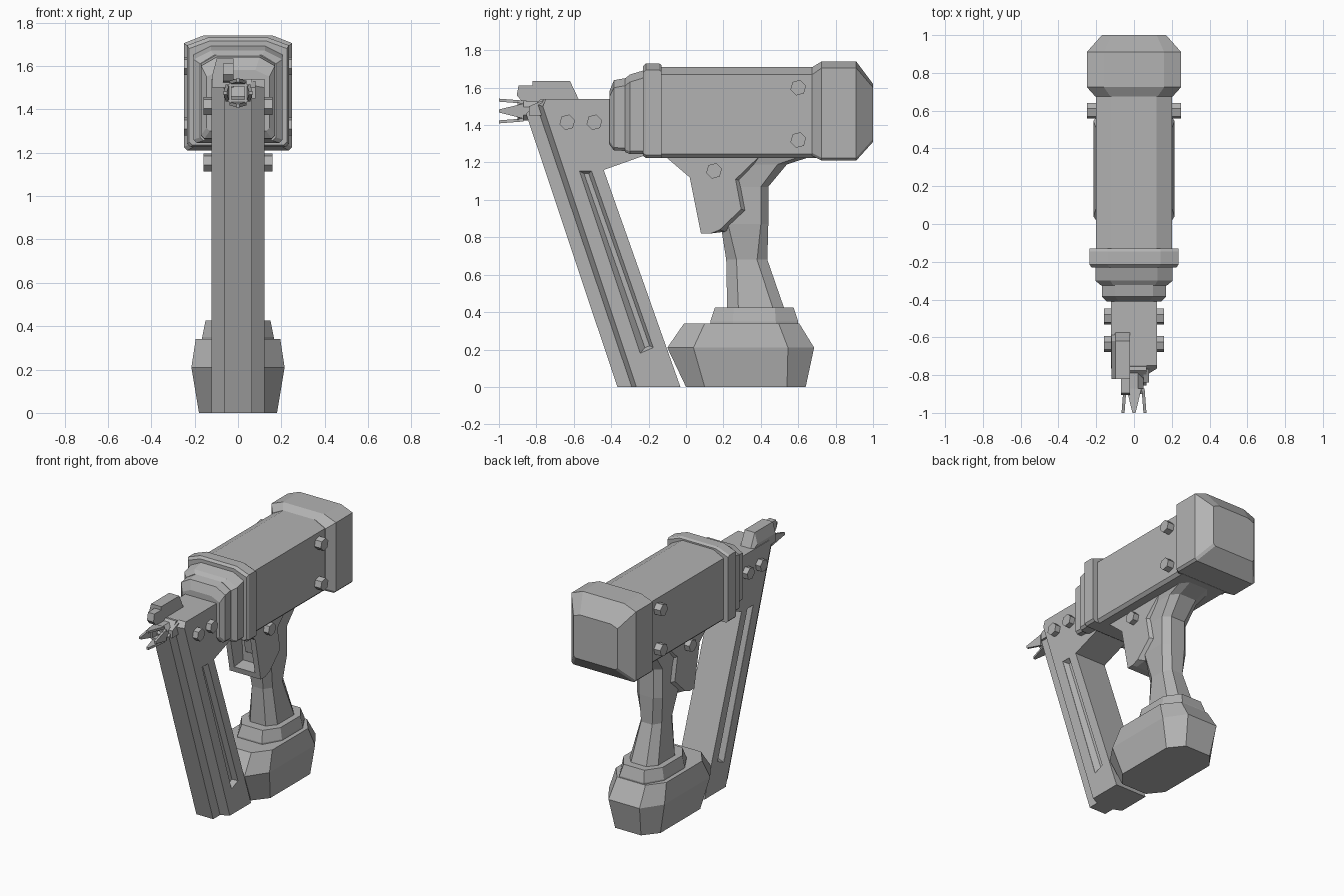
import bpy, bmesh, math
from mathutils import Vector

cube = bpy.data.objects.get("Cube")
if cube:
    bpy.data.objects.remove(cube)

grey = bpy.data.materials.new("tool_grey")
grey.use_nodes = True
COLOUR = (0.45, 0.45, 0.45, 1)
grey.diffuse_color = COLOUR
grey.node_tree.nodes["Principled BSDF"].inputs["Base Color"].default_value = COLOUR


def loft(name, rings):
    """Skin matching rings of points and cap both ends."""
    bm = bmesh.new()
    loops = [[bm.verts.new(p) for p in ring] for ring in rings]
    for a, b in zip(loops, loops[1:]):
        for i in range(len(a)):
            j = (i + 1) % len(a)
            bm.faces.new((a[i], a[j], b[j], b[i]))
    bm.faces.new(loops[0])
    bm.faces.new(loops[-1])
    bmesh.ops.remove_doubles(bm, verts=bm.verts, dist=0.0005)
    bmesh.ops.recalc_face_normals(bm, faces=bm.faces)
    mesh = bpy.data.meshes.new(name)
    bm.to_mesh(mesh)
    bm.free()
    mesh.materials.append(grey)
    obj = bpy.data.objects.new(name, mesh)
    bpy.context.collection.objects.link(obj)
    return obj


def side(x, profile):
    return [(x, y, z) for y, z in profile]


def prism(name, profile, x0, x1):
    return loft(name, [side(x0, profile), side(x1, profile)])


def bevelled(name, inner, outer, wide, narrow):
    """Symmetric slab whose side faces are inner and whose core is outer."""
    return loft(name, [side(-wide, inner), side(-narrow, outer),
                       side(narrow, outer), side(wide, inner)])


def cut(obj, cutter):
    cutter.hide_render = True
    mod = obj.modifiers.new("cut", 'BOOLEAN')
    mod.operation = 'DIFFERENCE'
    mod.solver = 'EXACT'
    mod.object = cutter
    bpy.context.view_layer.objects.active = obj
    bpy.ops.object.modifier_apply(modifier=mod.name)
    bpy.data.objects.remove(cutter)


def housing(y, half, bottom, top, flat, drop, foot=0.015):
    """Box section across y with a sloped top and a slight lower chamfer."""
    right = [(half - foot, bottom), (half, bottom + foot), (half, top - drop), (flat, top)]
    return [(x, y, z) for x, z in right] + [(-x, y, z) for x, z in reversed(right)]


def octagon(z, front, back, half, cx, cy):
    """Plan section at z with cut corners."""
    quarter = [(half - cx, front), (half, front + cy), (half, back - cy), (half - cx, back)]
    return [(x, y, z) for x, y in quarter] + [(-x, y, z) for x, y in reversed(quarter)]


# Motor housing, end cap and stepped front collar
loft("motor_housing", [housing(y, 0.2, 1.225, 1.71, 0.12, 0.04, 0.02) for y in (-0.15, 0.7)])
loft("end_cap", [housing(0.675, 0.205, 1.235, 1.71, 0.125, 0.04),
                 housing(0.725, 0.25, 1.21, 1.74, 0.16, 0.035),
                 housing(0.91, 0.25, 1.21, 1.74, 0.16, 0.035),
                 housing(1.0, 0.17, 1.31, 1.62, 0.12, 0.02)])
loft("front_collar", [housing(-0.13, 0.235, 1.225, 1.72, 0.14, 0.035),
                      housing(-0.145, 0.235, 1.225, 1.73, 0.14, 0.035),
                      housing(-0.215, 0.235, 1.225, 1.73, 0.14, 0.035),
                      housing(-0.23, 0.225, 1.235, 1.715, 0.13, 0.035)])
loft("collar_step", [housing(-0.2, 0.205, 1.245, 1.7, 0.125, 0.04),
                     housing(-0.3, 0.205, 1.245, 1.67, 0.125, 0.04),
                     housing(-0.325, 0.175, 1.255, 1.65, 0.11, 0.04)])
loft("collar_nose", [housing(-0.3, 0.17, 1.26, 1.655, 0.1, 0.04),
                     housing(-0.385, 0.17, 1.265, 1.64, 0.1, 0.04),
                     housing(-0.41, 0.145, 1.3, 1.58, 0.08, 0.03)])

# Slanted magazine with a front rail and a slot in each side
rear = [(-0.03, 0), (-0.44, 1.16), (-0.2, 1.245), (-0.2, 1.54), (-0.75, 1.54)]
magazine = bevelled("magazine", [(-0.265, 0)] + rear + [(-0.765, 1.5)],
                    [(-0.29, 0)] + rear + [(-0.8, 1.51)], 0.122, 0.065)
slot = [(-0.57, 1.155), (-0.505, 1.155), (-0.175, 0.21), (-0.245, 0.18)]
floor = [(-0.545, 1.14), (-0.52, 1.14), (-0.195, 0.22), (-0.22, 0.21)]
for s in (-1, 1):
    cut(magazine, loft("slot_cutter", [side(s * 0.135, slot), side(s * 0.12, slot),
                                       side(s * 0.09, floor)]))
prism("magazine_rail", [(-0.367, 0), (-0.25, 0), (-0.7, 1.53), (-0.775, 1.54), (-0.855, 1.46)],
      -0.065, 0.065)

# Nozzle with a square bore and four pointed teeth
def ring(y, radius, sides=8):
    return [(radius * math.cos(math.tau * (i + .5) / sides), y,
             1.475 + radius * math.sin(math.tau * (i + .5) / sides)) for i in range(sides)]


nozzle = loft("nozzle", [ring(-0.7, 0.055), ring(-0.87, 0.055), ring(-0.9, 0.062)])
cut(nozzle, loft("bore_cutter", [ring(-0.8, 0.042, 4), ring(-0.95, 0.042, 4)]))
for k in range(4):
    a = k * math.pi / 2
    out = Vector((math.cos(a), 0, math.sin(a)))
    across = Vector((-math.sin(a), 0, math.cos(a)))
    centre = Vector((0, 0, 1.475))

    def tooth(r):
        return [centre + out * (r + rise) + across * w + Vector((0, y, 0))
                for w, y, rise in ((-0.04, -0.87, 0), (0.04, -0.87, 0),
                                   (0.008, -1.0, 0.01), (-0.008, -1.0, 0.01))]
    loft("nozzle_tooth", [tooth(0.04), tooth(0.056)])

# Contact lever on top of the nose, on one side only
lever = [(-0.82, 1.5), (-0.82, 1.635), (-0.62, 1.635), (-0.57, 1.53), (-0.57, 1.5)]
loft("contact_lever", [side(-0.118, [(y, min(z, 1.56)) for y, z in lever]),
                       side(-0.098, lever), side(-0.02, lever)])
prism("lever_tip", [(-0.88, 1.53), (-0.905, 1.56), (-0.895, 1.612), (-0.8, 1.612), (-0.78, 1.52)],
      -0.07, -0.02)
prism("nose_guide", [(-0.84, 1.45), (-0.84, 1.5), (-0.77, 1.53), (-0.7, 1.45)], 0.05, 0.08)

# Trigger housing, open at the front
front = [(0.13, 0.82), (0.08, 0.82), (0.02, 1.12), (-0.12, 1.24)]
trigger = bevelled("trigger_housing",
                   front + [(0.4, 1.24), (0.265, 1.11), (0.295, 0.95), (0.18, 0.84)],
                   front + [(0.45, 1.24), (0.3, 1.1), (0.33, 0.94), (0.21, 0.83)], 0.12, 0.085)
cut(trigger, prism("trigger_cutter", [(-0.05, 1.12), (0.15, 1.12), (0.17, 0.87), (0.0, 0.85)],
                   -0.08, 0.08))
prism("trigger", [(0.1, 1.14), (0.17, 1.14), (0.19, 0.92), (0.14, 0.95)], -0.04, 0.04)

# Grip, its foot and the battery
loft("grip", [octagon(0.42, 0.22, 0.525, 0.11, 0.05, 0.06),
              octagon(0.68, 0.215, 0.435, 0.078, 0.035, 0.055),
              octagon(0.87, 0.185, 0.44, 0.1, 0.045, 0.04),
              octagon(1.07, 0.2, 0.44, 0.1, 0.045, 0.04),
              octagon(1.19, 0.2, 0.54, 0.11, 0.045, 0.05),
              octagon(1.235, 0.1, 0.68, 0.12, 0.045, 0.06)])
loft("grip_foot", [octagon(0.33, 0.13, 0.6, 0.165, 0.07, 0.12),
                   octagon(0.35, 0.13, 0.6, 0.165, 0.07, 0.12),
                   octagon(0.425, 0.155, 0.575, 0.15, 0.07, 0.1)])
loft("battery", [octagon(0, 0.0, 0.64, 0.18, 0.08, 0.1),
                 octagon(0.21, -0.1, 0.685, 0.215, 0.095, 0.14),
                 octagon(0.34, -0.01, 0.605, 0.195, 0.085, 0.11)])

# Hexagonal bolts on both sides
for y, z, reach in ((-0.635, 1.415, 0.16), (-0.49, 1.415, 0.16), (0.15, 1.155, 0.16),
                    (0.6, 1.6, 0.25), (0.6, 1.32, 0.25)):
    hexagon = [(y + 0.043 * math.cos(math.radians(60 * i + 15)),
                z + 0.043 * math.sin(math.radians(60 * i + 15))) for i in range(6)]
    for s, label in ((1, "left"), (-1, "right")):
        prism(label + "_bolt", hexagon, s * (reach - 0.08), s * reach)
